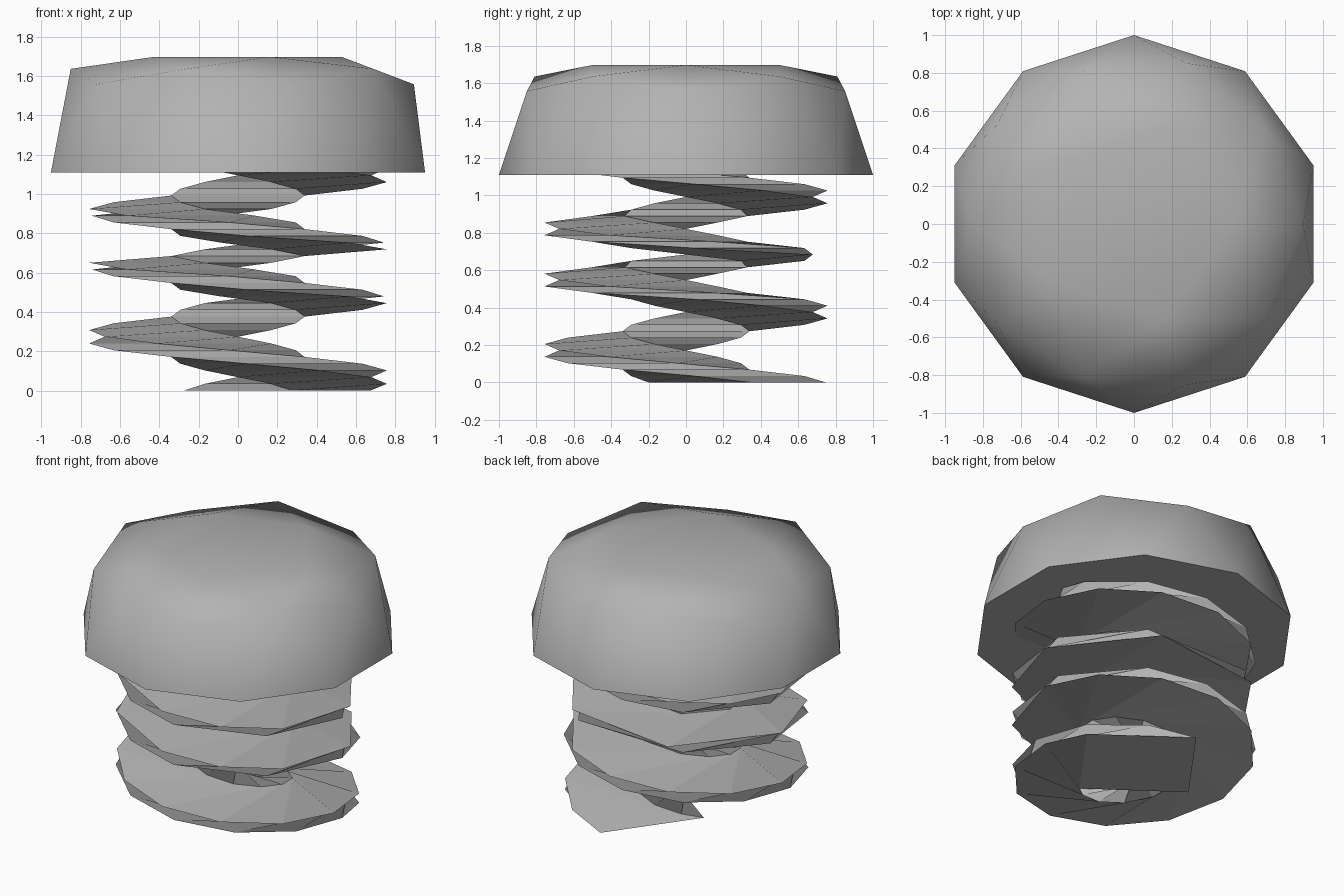
import bpy, bmesh, math

if "Cube" in bpy.data.objects:
    bpy.data.objects.remove(bpy.data.objects["Cube"])

HEAD_Z = 1.11

steel = bpy.data.materials.new("grey_metal")
steel.diffuse_color = (0.45, 0.45, 0.45, 1)
steel.use_nodes = True
steel.node_tree.nodes["Principled BSDF"].inputs["Base Color"].default_value = steel.diffuse_color


def finish(bm, name):
    bmesh.ops.recalc_face_normals(bm, faces=bm.faces)
    me = bpy.data.meshes.new(name)
    bm.to_mesh(me)
    bm.free()
    me.materials.append(steel)
    ob = bpy.data.objects.new(name, me)
    bpy.context.collection.objects.link(ob)
    return ob


# Thread: an off-centre square, twisted clockwise as it rises into the head
SIDE = 0.678
LAYER = 0.0342
# turn at each layer, in steps of 30 degrees
turns = [0.2] + list(range(1, 14)) + [14.5, 16, 17, 18, 19.5, 21, 23, 25, 26.5,
                                     28, 29, 30, 31.5, 33, 34, 35, 36, 37, 38, 39]
square = [(0, -SIDE / 2), (SIDE, -SIDE / 2), (SIDE, SIDE / 2), (0, SIDE / 2)]

bm = bmesh.new()
layers = []
for k, t in enumerate(turns):
    a = math.radians(60 - 30 * t)
    c, s = math.cos(a), math.sin(a)
    layers.append([bm.verts.new((x * c - y * s, x * s + y * c, k * LAYER))
                   for x, y in square])
for lo, hi in zip(layers, layers[1:]):
    for i in range(4):
        j = (i + 1) % 4
        bm.faces.new((lo[i], lo[j], hi[j], hi[i]))
bm.faces.new(layers[0][::-1])
bm.faces.new(layers[-1])
thread = finish(bm, "screw_thread")

# Head: upper half of a low-poly ball with its crown pressed flat
bm = bmesh.new()
bmesh.ops.create_icosphere(bm, subdivisions=2, radius=1)
bmesh.ops.delete(bm, geom=[v for v in bm.verts if v.co.z < -0.01], context='VERTS')
bmesh.ops.holes_fill(bm, edges=[e for e in bm.edges if e.is_boundary], sides=0)
for v in bm.verts:
    v.co.z = HEAD_Z + min(v.co.z, 0.587)
head = finish(bm, "screw_head")

bpy.context.view_layer.objects.active = head
head.select_set(True)
bpy.ops.object.shade_smooth_by_angle(angle=math.radians(70))
